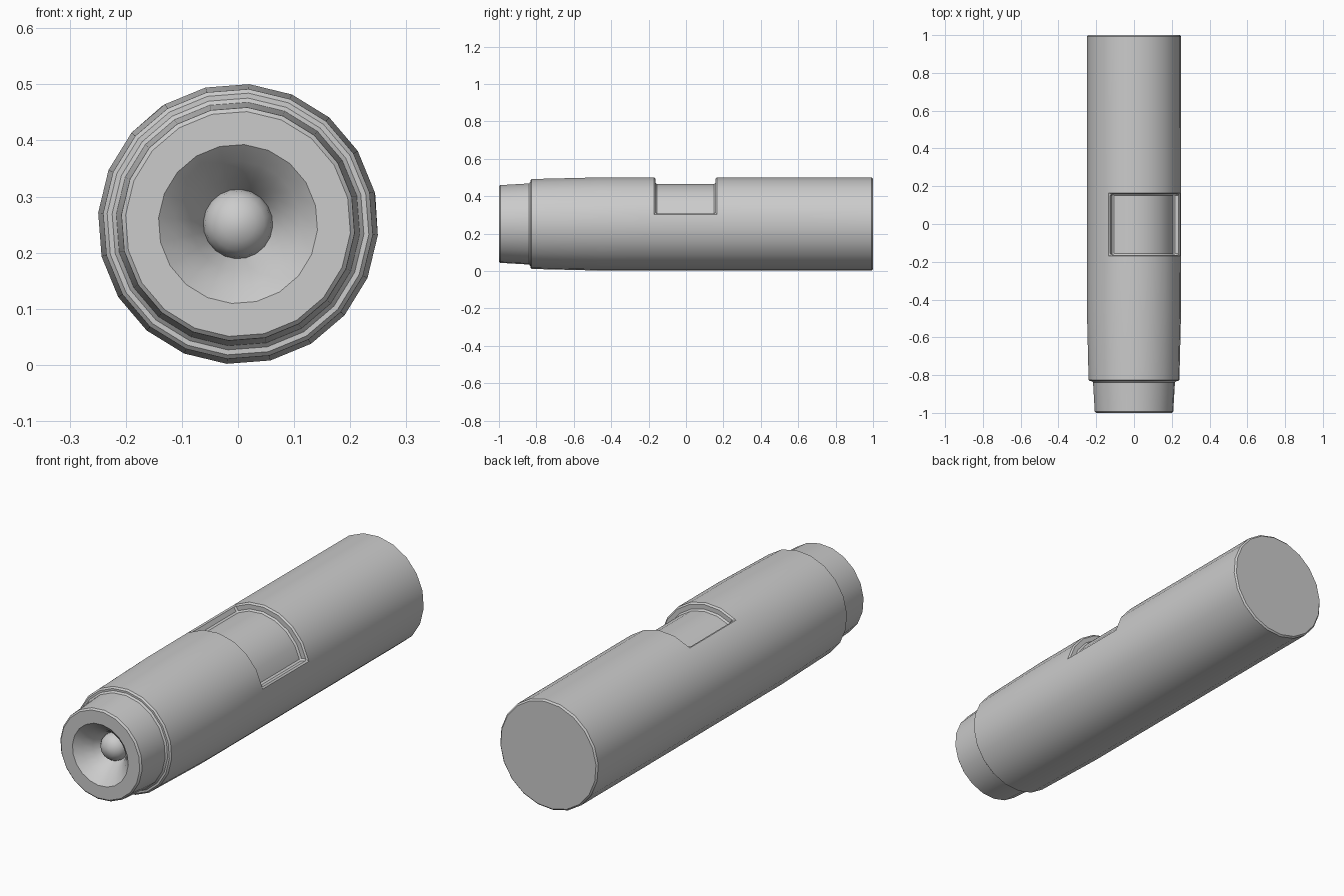
import bpy, bmesh, math
from mathutils import Vector

if "Cube" in bpy.data.objects:
    bpy.data.objects.remove(bpy.data.objects["Cube"])

SIDES = 20
START = math.radians(13.4)   # first facet corner, as seen from the front
CZ = 0.251                   # height of the tube axis


def ring_point(r, y, i):
    a = START + 2 * math.pi * i / SIDES
    return (r * math.cos(a), y, CZ + r * math.sin(a))


def lathe(bm, profile):
    """Revolve (radius, y) points round the tube axis; returns bands of faces."""
    rings = [[bm.verts.new(ring_point(r, y, i)) for i in range(SIDES)] if r > 0
             else [bm.verts.new((0, y, CZ))] for r, y in profile]
    bands = []
    for a, b in zip(rings, rings[1:]):
        band = []
        for i in range(SIDES):
            j = (i + 1) % SIDES
            if len(a) == 1:
                vs = (a[0], b[j], b[i])
            elif len(b) == 1:
                vs = (a[i], a[j], b[0])
            else:
                vs = (a[i], a[j], b[j], b[i])
            band.append(bm.faces.new(vs))
        bands.append(band)
    return rings, bands


def finish(bm, name, smooth_angle=30):
    bmesh.ops.recalc_face_normals(bm, faces=bm.faces[:])
    mesh = bpy.data.meshes.new(name)
    bm.to_mesh(mesh)
    bm.free()
    ob = bpy.data.objects.new(name, mesh)
    bpy.context.collection.objects.link(ob)
    bpy.ops.object.select_all(action='DESELECT')
    ob.select_set(True)
    bpy.context.view_layer.objects.active = ob
    bpy.ops.object.shade_smooth_by_angle(angle=math.radians(smooth_angle))
    return ob


# Tube body with stepped nose and flared socket
bm = bmesh.new()
rings, bands = lathe(bm, [
    (0.25, 1.0), (0.25, 0.158), (0.25, -0.163), (0.25, -0.46),
    (0.241, -0.832), (0.218, -0.832), (0.208, -1.0),
    (0.142, -1.0), (0.112, -0.972), (0.083, -0.935), (0.062, -0.895),
    (0.0, -0.895)])
bm.faces.new(rings[0])

# Window pocket: six facets pushed towards the axis
pocket = bands[1][:6]
res = bmesh.ops.extrude_face_region(bm, geom=pocket)
for v in (g for g in res['geom'] if isinstance(g, bmesh.types.BMVert)):
    axis = Vector((0, v.co.y, CZ))
    v.co = axis + (v.co - axis) * (0.215 / 0.25)
bmesh.ops.delete(bm, geom=[f for f in pocket if f.is_valid], context='FACES')

# Small chamfers on the hard outer edges, leaving the socket alone
bmesh.ops.recalc_face_normals(bm, faces=bm.faces[:])
hard = [e for e in bm.edges if len(e.link_faces) == 2
        and e.calc_face_angle(0) > 0.9
        and all(math.hypot(v.co.x, v.co.z - CZ) > 0.2 for v in e.verts)]
bmesh.ops.bevel(bm, geom=hard, offset=0.007, segments=1, profile=0.5,
                affect='EDGES', clamp_overlap=True)
finish(bm, "tube_body")

# Domed button in the socket
bm = bmesh.new()
dome = [(0.062 * math.cos(t), -0.895 - 0.055 * math.sin(t))
        for t in (math.radians(d) for d in (0, 20, 40, 60, 78))]
lathe(bm, [(0.0, -0.885), (0.062, -0.885)] + dome + [(0.0, -0.95)])
finish(bm, "socket_button", 40)
